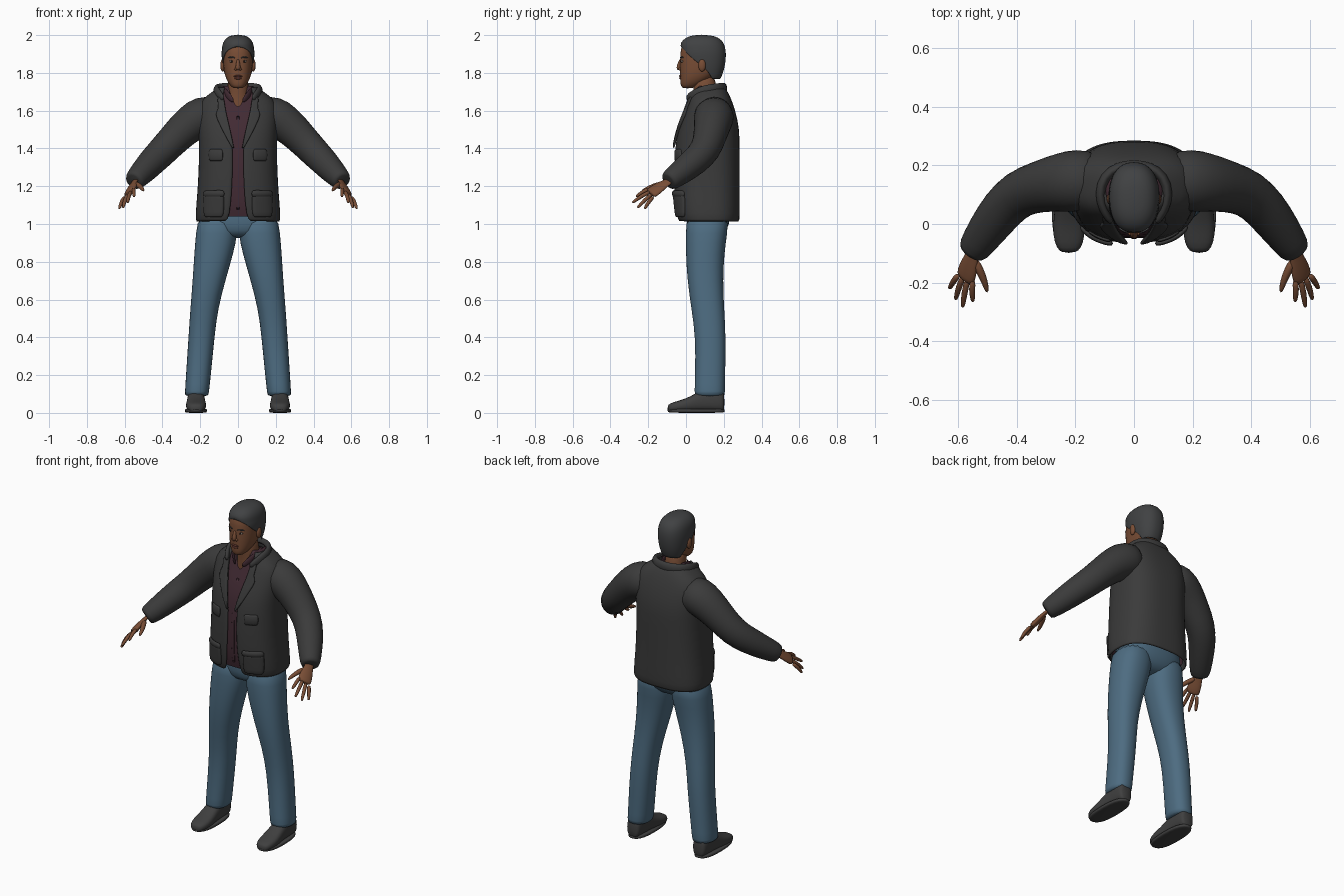
import bpy, bmesh
from math import sin, cos, pi, asin, radians, copysign
from mathutils import Vector

cube = bpy.data.objects.get("Cube")
if cube:
    bpy.data.objects.remove(cube, do_unlink=True)


def material(name, r, g, b):
    m = bpy.data.materials.new(name)
    m.use_nodes = True
    m.diffuse_color = (r, g, b, 1)
    bsdf = m.node_tree.nodes["Principled BSDF"]
    bsdf.inputs["Base Color"].default_value = (r, g, b, 1)
    bsdf.inputs["Roughness"].default_value = 0.8
    return m


JACKET = material("charcoal cloth", 0.043, 0.043, 0.043)
JEANS = material("blue denim", 0.075, 0.15, 0.22)
SKIN = material("brown skin", 0.19, 0.075, 0.036)
SHIRT = material("plum shirt", 0.055, 0.024, 0.034)
HAIR = material("dark grey hair", 0.052, 0.054, 0.056)
SHOE = material("grey leather", 0.05, 0.05, 0.05)
LIP = material("dark lips", 0.11, 0.035, 0.025)
EYE = material("eye", 0.16, 0.13, 0.11)
BLACK = material("black", 0.012, 0.01, 0.01)


def build(name, grid, mat, closed=False, caps=False, mirror=False, thick=0, subdiv=1):
    """Skin a grid of points, then mirror, thicken and smooth it."""
    bm = bmesh.new()
    rows = [[bm.verts.new(p) for p in row] for row in grid]
    n = len(rows[0])
    for a, b in zip(rows, rows[1:]):
        for j in range(n if closed else n - 1):
            k = (j + 1) % n
            bm.faces.new((a[j], a[k], b[k], b[j]))
    if caps:
        bm.faces.new(rows[0][::-1])
        bm.faces.new(rows[-1])
    bmesh.ops.remove_doubles(bm, verts=bm.verts, dist=0.0005)
    if closed:
        bmesh.ops.recalc_face_normals(bm, faces=bm.faces)
    for f in bm.faces:
        f.smooth = True
    mesh = bpy.data.meshes.new(name)
    bm.to_mesh(mesh)
    bm.free()
    mesh.materials.append(mat)
    ob = bpy.data.objects.new(name, mesh)
    bpy.context.collection.objects.link(ob)
    if mirror:
        ob.modifiers.new("mirror", "MIRROR").use_mirror_merge = False
    if thick:
        s = ob.modifiers.new("thickness", "SOLIDIFY")
        s.thickness, s.offset = thick, -1
    if subdiv:
        s = ob.modifiers.new("smooth", "SUBSURF")
        s.levels = s.render_levels = subdiv
    return ob


def spow(v, e):
    return copysign(abs(v) ** (2 / e), v)


def arc(z, x0, x1, y0, y1, e, start, n):
    """Level rounded ring, open at the front by the start angle on each side."""
    cx, cy, rx, ry = (x0 + x1) / 2, (y0 + y1) / 2, (x1 - x0) / 2, (y1 - y0) / 2
    ts = [start + (2 * pi - 2 * start) * i / n for i in range(n + 1)]
    return [(cx + rx * spow(sin(t), e), cy - ry * spow(cos(t), e), z) for t in ts]


def loft(name, rows, mat, e=2.2, n=20, mirror=False):
    grid = [arc(*r, e, 0, n)[:-1] for r in rows]
    return build(name, grid, mat, closed=True, caps=True, mirror=mirror)


def tube(name, path, mat, side=(0, 0, 1), flat=1.0, n=12, mirror=True, e=2):
    """Tube along (x, y, z, radius) points, radius measured along side."""
    pts = [Vector(p[:3]) for p in path]
    grid = []
    for i, p in enumerate(pts):
        d = (pts[min(i + 1, len(pts) - 1)] - pts[max(i - 1, 0)]).normalized()
        u = Vector(side)
        u = (u - d * u.dot(d)).normalized()
        v = d.cross(u) * flat
        r = path[i][3]
        grid.append([p + r * (u * spow(cos(2 * pi * j / n), e) + v * spow(sin(2 * pi * j / n), e))
                     for j in range(n)])
    return build(name, grid, mat, closed=True, caps=True, mirror=mirror)


def gap_angle(gap, rx, e):
    return asin((gap / rx) ** (e / 2))


# Jacket body: z, front y, back y, half width, half opening
E = 2.6
BODY = [(1.01, -.045, .285, .226, .05), (1.1, -.06, .285, .222, .038), (1.2, -.066, .284, .212, .03),
        (1.4, -.062, .284, .205, .024), (1.5, -.045, .284, .21, .042), (1.6, -.005, .262, .215, .066),
        (1.66, .015, .24, .195, .076), (1.7, .03, .222, .135, .08), (1.73, .045, .2, .1, .07)]
build("jacket_body", [arc(z, -w, w, a, b, E, gap_angle(g, w, E), 40) for z, a, b, w, g in BODY],
      JACKET, thick=.014)

# Shirt inside the jacket, open in a V at the neck
V_NECK = {1.66: .028, 1.7: .045, 1.73: .05}
build("shirt", [arc(z + (.03 if z < 1.05 else 0), -w + .02, w - .02, a + .016, b - .025, E,
                    gap_angle(V_NECK.get(z, 0), w - .02, E), 40) for z, a, b, w, g in BODY], SHIRT)


def front_y(x, z):
    """Front surface of the jacket at a given place."""
    for p, q in zip(BODY, BODY[1:]):
        if z <= q[0]:
            break
    t = (z - p[0]) / (q[0] - p[0])
    a, b, w = (p[i] + (q[i] - p[i]) * t for i in (1, 2, 3))
    return (a + b) / 2 - (b - a) / 2 * (1 - min(abs(x) / w, 1) ** E) ** (1 / E)


def patch(name, rows, lift, mat, thick, mirror=True, cols=5):
    """Cloth piece lying on the jacket front; rows are (z, inner x, outer x)."""
    grid = []
    for z, x0, x1 in rows:
        xs = [x0 + (x1 - x0) * i / cols for i in range(cols + 1)]
        grid.append([(x, front_y(x, z) - lift, z) for x in xs])
    return build(name, grid, mat, mirror=mirror, thick=thick)


patch("lapels", [(1.4, .02, .03), (1.46, .032, .065), (1.53, .048, .1), (1.59, .062, .128),
                 (1.61, .066, .1), (1.66, .074, .115), (1.69, .078, .1)], .012, JACKET, .014)
patch("hip_pockets", [(1.035, .085, .18), (1.05, .075, .19), (1.15, .075, .19), (1.165, .08, .185)],
      .014, JACKET, .02)
patch("pocket_flaps", [(1.14, .072, .193), (1.18, .072, .19)], .018, JACKET, .02)
patch("chest_pockets", [(1.33, .08, .16), (1.4, .08, .16)], .008, JACKET, .014)
patch("shirt_placket", [(1.07, -.009, .009), (1.2, -.009, .009), (1.4, -.009, .009), (1.58, -.009, .009)],
      -.012, SHIRT, .005, mirror=False)

# Collar folded round the neck
HALF = [(.075, .0, 1.66, .018), (.105, .045, 1.69, .026), (.12, .105, 1.708, .03),
        (.1, .165, 1.715, .031), (.055, .195, 1.718, .031)]
tube("jacket_collar", HALF + [(0, .203, 1.718, .031)] + [(-x, y, z, r) for x, y, z, r in HALF[::-1]],
     JACKET, flat=.6, mirror=False)
tube("shirt_collar", [(.022, .005, 1.645, .014), (.06, .035, 1.69, .02), (.078, .09, 1.71, .02),
                      (.06, .15, 1.72, .018)], SHIRT, flat=.4)

# Sleeves
tube("sleeves", [(.1, .155, 1.59, .09), (.19, .148, 1.572, .112), (.25, .142, 1.535, .102),
                 (.32, .128, 1.47, .09), (.395, .105, 1.39, .083), (.45, .05, 1.335, .078),
                 (.505, -.025, 1.275, .068), (.55, -.09, 1.228, .056), (.553, -.094, 1.225, .045)],
     JACKET, n=16)

# Hands
SPREAD = Vector((.72, .27, -.63)).normalized()
tube("palms", [(.54, -.075, 1.237, .026), (.553, -.11, 1.215, .027), (.562, -.14, 1.195, .038),
               (.573, -.178, 1.168, .043), (.578, -.19, 1.16, .036)], SKIN, side=SPREAD, flat=.42)
KNUCKLE = Vector((.574, -.18, 1.167))
FINGERS = {"index": (-.033, (.55, -.265, 1.145)), "middle": (-.011, (.585, -.285, 1.113)),
           "ring": (.011, (.609, -.258, 1.085)), "little": (.032, (.63, -.22, 1.08))}
for name, (s, tip) in FINGERS.items():
    a, b = KNUCKLE + SPREAD * s, Vector(tip)
    mid = a.lerp(b, .5) + Vector((.003, 0, .006))
    tube(name + "_fingers", [(*a, .012), (*mid, .0115), (*a.lerp(b, .9), .009), (*b, .005)], SKIN, n=8)
tube("thumbs", [(.545, -.12, 1.215, .014), (.525, -.16, 1.205, .016), (.508, -.2, 1.19, .012),
                (.5, -.235, 1.175, .007)], SKIN, n=8)

# Jeans
loft("jeans_seat", [(.925, -.08, .08, .04, .17), (.96, -.19, .19, .005, .215),
                    (1.03, -.212, .212, .002, .24), (1.12, -.2, .2, 0, .24)], JEANS, e=2.4)
loft("jeans_legs", [(.088, .156, .282, .046, .206), (.1, .154, .282, .044, .207), (.2, .143, .276, .047, .208),
                    (.4, .124, .263, .05, .212), (.55, .106, .253, .028, .203), (.7, .066, .241, .006, .196),
                    (.85, .022, .232, -.002, .204), (.95, .0, .224, -.002, .22),
                    (1.06, .01, .21, .0, .23)], JEANS, e=2.3, mirror=True)

# Shoes: y, half width, height
SHOES = [(-.098, .022, .032), (-.085, .042, .046), (-.04, .056, .058), (.02, .053, .078),
         (.07, .047, .112), (.14, .046, .135), (.19, .043, .125), (.204, .034, .1)]
build("shoes", [[(.222 + w * spow(cos(t), 2.6), y, .006 + h / 2 + h / 2 * spow(sin(t), 2.6))
                 for t in (2 * pi * j / 16 for j in range(16))] for y, w, h in SHOES],
      SHOE, closed=True, caps=True, mirror=True)
loft("shoe_soles", [(0, .17, .275, -.085, .2), (.004, .164, .281, -.098, .207),
                    (.018, .163, .282, -.102, .207), (.022, .168, .277, -.096, .203)],
     SHOE, e=2.5, mirror=True)

# Neck and head
loft("neck", [(1.53, -.08, .08, .05, .16), (1.62, -.066, .066, .042, .16), (1.7, -.056, .056, .045, .16),
              (1.8, -.056, .056, .02, .16)], SKIN)
loft("head", [(1.718, -.022, .022, -.016, .03), (1.728, -.038, .038, -.026, .06), (1.75, -.054, .054, -.031, .1),
              (1.785, -.07, .07, -.031, .155), (1.83, -.077, .077, -.033, .185), (1.88, -.08, .08, -.031, .195),
              (1.93, -.08, .08, -.03, .195), (1.965, -.07, .07, -.008, .175),
              (1.985, -.04, .04, .03, .14)], SKIN, e=2.3, n=28)

# Hair shell: z, front y, back y, half width, opening angle
HAIRS = [(1.765, .03, .182, .064, 112), (1.81, 0, .2, .078, 98), (1.85, -.02, .208, .085, 78),
         (1.89, -.034, .212, .088, 56), (1.922, -.038, .21, .088, 40), (1.945, -.036, .205, .085, 0),
         (1.975, -.018, .19, .073, 0), (1.996, .015, .155, .048, 0), (2.003, .08, .0802, .0001, 0)]
build("hair", [arc(z, -w, w, a, b, 2.3, radians(t), 32) for z, a, b, w, t in HAIRS], HAIR, thick=.006)


def bead(name, centre, size, mat, mirror=True):
    """Small ellipsoid used for face details."""
    x, y, z = centre
    a, b, c = size
    rows = [(z + c * sin(t), x - a * cos(t), x + a * cos(t), y - b * cos(t), y + b * cos(t))
            for t in (radians(d) for d in (-80, -50, -20, 20, 50, 80))]
    return loft(name, rows, mat, e=2, n=12, mirror=mirror)


# Face details
bead("ears", (.081, .085, 1.84), (.014, .022, .034), SKIN)
bead("eyes", (.033, -.019, 1.861), (.014, .009, .007), EYE)
bead("pupils", (.033, -.0235, 1.861), (.006, .006, .006), BLACK)
tube("eyebrows", [(.014, -.03, 1.879, .004), (.034, -.025, 1.885, .005), (.054, -.012, 1.88, .003)], HAIR, n=8)
tube("nose", [(0, -.026, 1.875, .007), (0, -.034, 1.85, .01), (0, -.038, 1.828, .015),
              (0, -.034, 1.814, .011)], SKIN, side=(1, 0, 0), mirror=False)
bead("nostrils", (.012, -.032, 1.82), (.009, .009, .008), SKIN)
bead("upper_lip", (0, -.029, 1.783), (.026, .008, .006), LIP, mirror=False)
bead("lower_lip", (0, -.028, 1.772), (.022, .009, .007), LIP, mirror=False)
